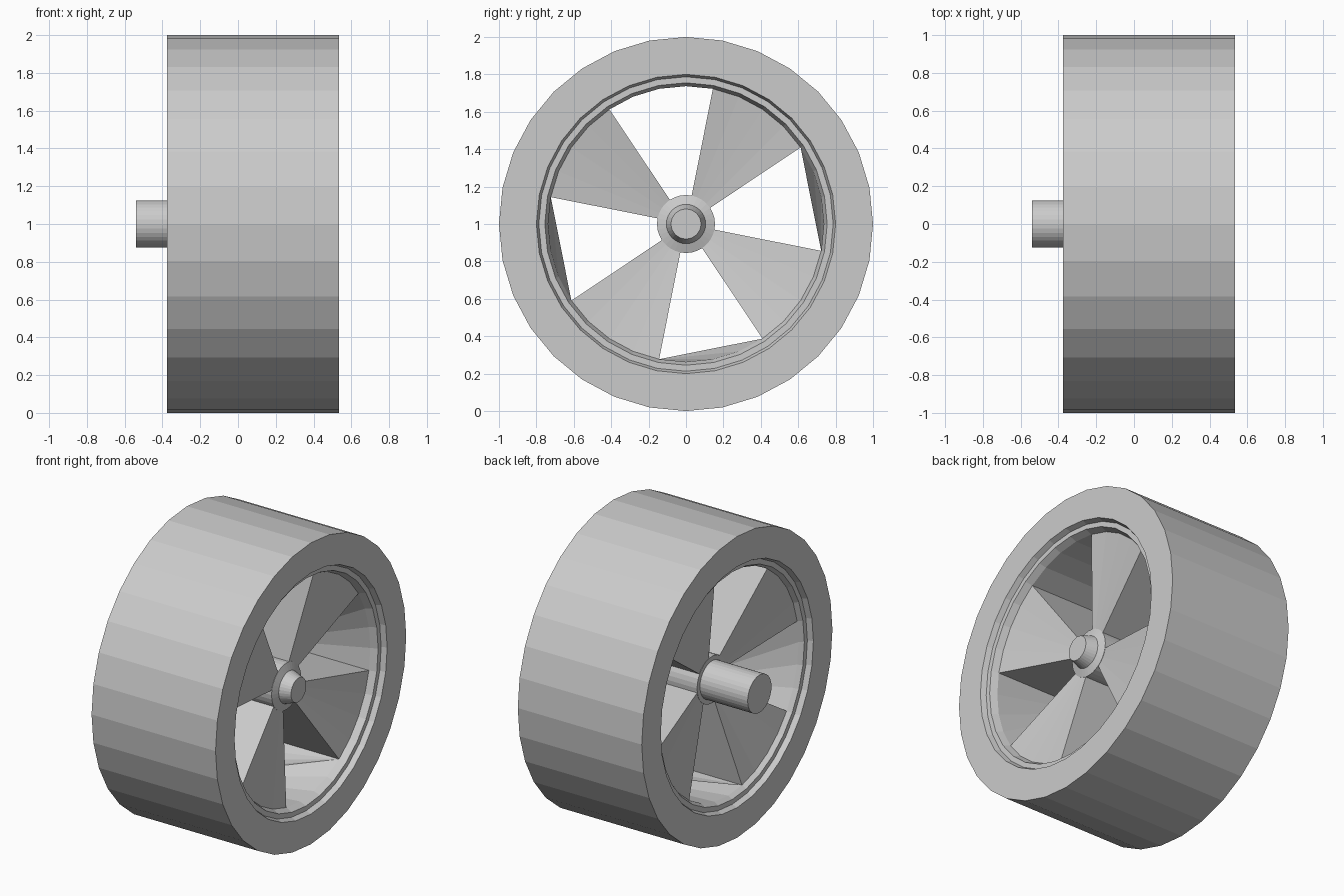
import bpy, bmesh
from math import cos, sin, pi

SIDES = 32
STEP = 2 * pi / SIDES

cube = bpy.data.objects.get("Cube")
if cube:
    bpy.data.objects.remove(cube)

grey = bpy.data.materials.new("plain_grey")
grey.use_nodes = True
grey.diffuse_color = (0.6, 0.6, 0.6, 1)
grey.node_tree.nodes["Principled BSDF"].inputs["Base Color"].default_value = (0.6, 0.6, 0.6, 1)


def point(x, r, k):
    """Point at radius r on the k-th side division, the axle running along x."""
    return (x, r * cos(k * STEP), 1 + r * sin(k * STEP))


def finish(bm, name):
    bmesh.ops.remove_doubles(bm, verts=bm.verts, dist=0.0001)
    mesh = bpy.data.meshes.new(name)
    bm.to_mesh(mesh)
    bm.free()
    mesh.materials.append(grey)
    obj = bpy.data.objects.new(name, mesh)
    bpy.context.collection.objects.link(obj)
    return obj


def face(bm, *pts):
    bm.faces.new([bm.verts.new(p) for p in pts])


def lathe(name, profile, closed=False):
    """Turn a profile of (x, radius) pairs around the axle."""
    bm = bmesh.new()
    rings = [[bm.verts.new(point(x, r, k)) for k in range(SIDES)] for x, r in profile]
    pairs = list(zip(rings, rings[1:]))
    if closed:
        pairs.append((rings[-1], rings[0]))
    for a, b in pairs:
        for k in range(SIDES):
            n = (k + 1) % SIDES
            bm.faces.new((a[k], a[n], b[n], b[k]))
    return finish(bm, name)


# Tyre, rim and hub with its axle
lathe("tyre", [(-0.375, 0.8), (-0.375, 1), (0.535, 1), (0.535, 0.8),
               (0.5, 0.787), (-0.34, 0.787)], closed=True)
FRONT, REAR, RIM = 0.455, -0.31, 0.737
lathe("rim_front", [(0.5, 0.787), (0.5, 0.755), (FRONT, RIM)])
lathe("rim_rear", [(REAR, RIM), (-0.34, 0.755), (-0.34, 0.787)])
lathe("hub_and_axle", [(-0.54, 0), (-0.54, 0.125), (-0.19, 0.125), (-0.19, 0.155),
                       (0.355, 0.155), (0.372, 0.105), (0.445, 0.08), (0.445, 0)])

# Four solid wedge spokes, each an eighth of the turn
HUB, HUB_FRONT, HUB_REAR = 0.15, 0.352, -0.187
for i in range(4):
    bm = bmesh.new()
    start = 3 + 8 * i
    for k in range(start, start + 4):
        face(bm, point(HUB_FRONT, HUB, k), point(FRONT, RIM, k),
             point(FRONT, RIM, k + 1), point(HUB_FRONT, HUB, k + 1))
        face(bm, point(HUB_REAR, HUB, k + 1), point(REAR, RIM, k + 1),
             point(REAR, RIM, k), point(HUB_REAR, HUB, k))
    for k, flip in ((start, False), (start + 4, True)):
        side = [point(HUB_FRONT, HUB, k), point(HUB_REAR, HUB, k),
                point(REAR, RIM, k), point(FRONT, RIM, k)]
        face(bm, *(side[::-1] if flip else side))
    finish(bm, f"spoke_{i + 1}")

# Inner rim lining in the gaps: the top one is round, the others fold along a diagonal
for i in range(4):
    bm = bmesh.new()
    start = 8 * i - 1
    end = start + 4
    for k in range(start, end):
        f0, f1 = point(FRONT, RIM, k), point(FRONT, RIM, k + 1)
        r0, r1 = point(REAR, RIM, k), point(REAR, RIM, k + 1)
        if i == 1:
            face(bm, f0, f1, r1, r0)
        else:
            face(bm, f0, f1, point(REAR, RIM, start))
            face(bm, r1, r0, point(FRONT, RIM, end))
    finish(bm, f"rim_lining_{i + 1}")
